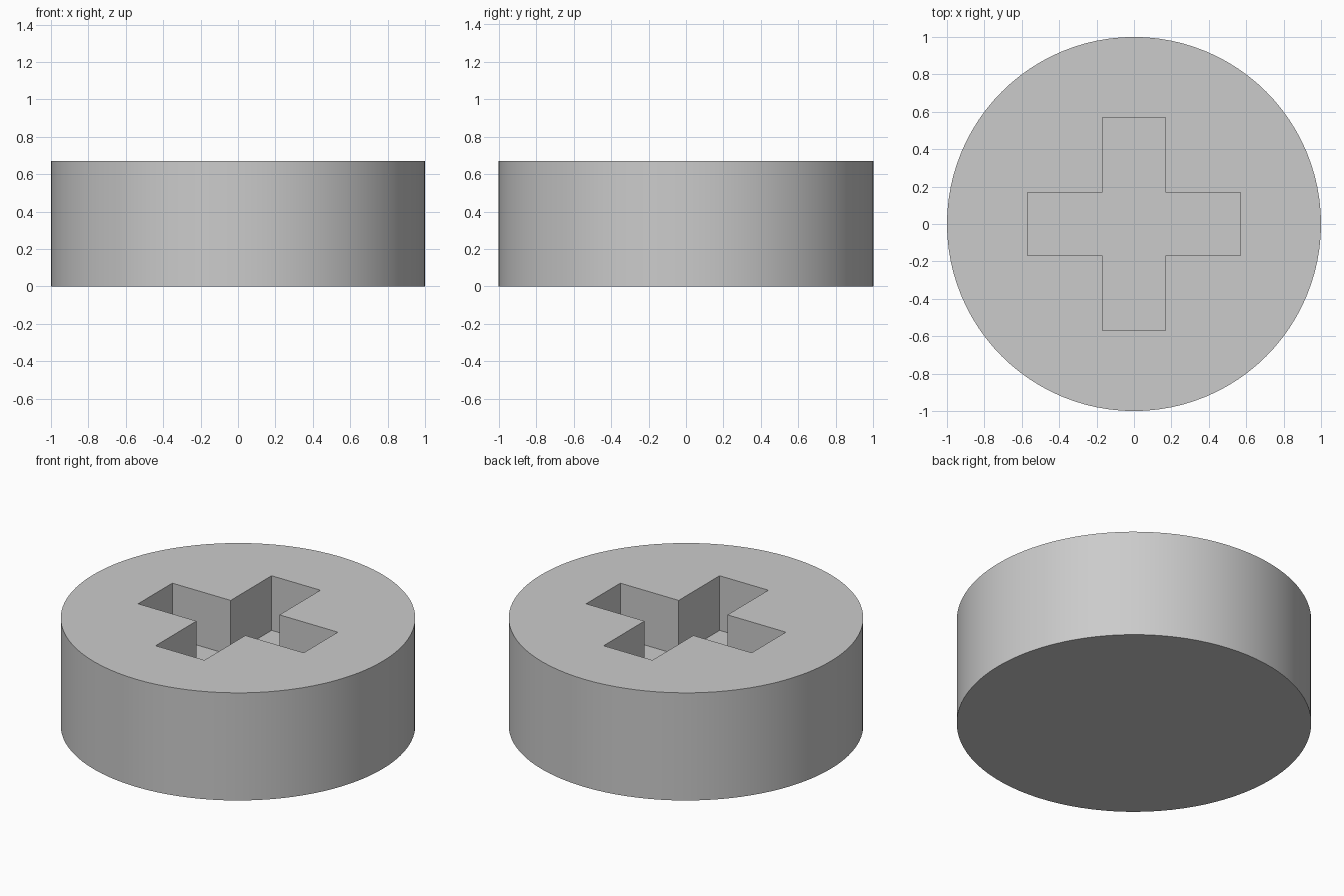
import bpy, bmesh, math

cube = bpy.data.objects.get("Cube")
if cube:
    bpy.data.objects.remove(cube, do_unlink=True)

HEIGHT, DEPTH = 0.67, 0.34     # disc height, socket depth
ARM, HALF = 0.57, 0.168        # socket reach and half width

# One plain grey
grey = bpy.data.materials.new("plain_grey")
grey.use_nodes = True
colour = (0.6, 0.6, 0.6, 1)
grey.diffuse_color = colour
grey.node_tree.nodes["Principled BSDF"].inputs["Base Color"].default_value = colour


def extruded(name, outline, z0, z1):
    """Solid prism from a flat outline."""
    bm = bmesh.new()
    face = bm.faces.new([bm.verts.new((x, y, z0)) for x, y in outline])
    top = bmesh.ops.extrude_face_region(bm, geom=[face])["geom"]
    verts = [v for v in top if isinstance(v, bmesh.types.BMVert)]
    bmesh.ops.translate(bm, verts=verts, vec=(0, 0, z1 - z0))
    bmesh.ops.recalc_face_normals(bm, faces=bm.faces)
    mesh = bpy.data.meshes.new(name)
    bm.to_mesh(mesh)
    bm.free()
    mesh.materials.append(grey)
    obj = bpy.data.objects.new(name, mesh)
    bpy.context.collection.objects.link(obj)
    return obj


# Round body
sides = 96
circle = [(math.cos(math.tau * i / sides), math.sin(math.tau * i / sides))
          for i in range(sides)]
body = extruded("round_body", circle, 0, HEIGHT)

# Cross-shaped socket: one arm's corners turned four times
cross = []
for quarter in range(4):
    c, s = [(1, 0), (0, 1), (-1, 0), (0, -1)][quarter]
    for x, y in [(ARM, -HALF), (ARM, HALF), (HALF, HALF)]:
        cross.append((c * x - s * y, s * x + c * y))
cutter = extruded("socket_cutter", cross, HEIGHT - DEPTH, HEIGHT + 0.2)

# Cut the socket and drop the cutter
cut = body.modifiers.new("socket", 'BOOLEAN')
cut.operation = 'DIFFERENCE'
cut.solver = 'EXACT'
cut.object = cutter
bpy.context.view_layer.objects.active = body
body.select_set(True)
bpy.ops.object.modifier_apply(modifier=cut.name)
bpy.data.objects.remove(cutter, do_unlink=True)

# Smooth wall, crisp rims
bpy.ops.object.shade_smooth_by_angle(angle=math.radians(30))
